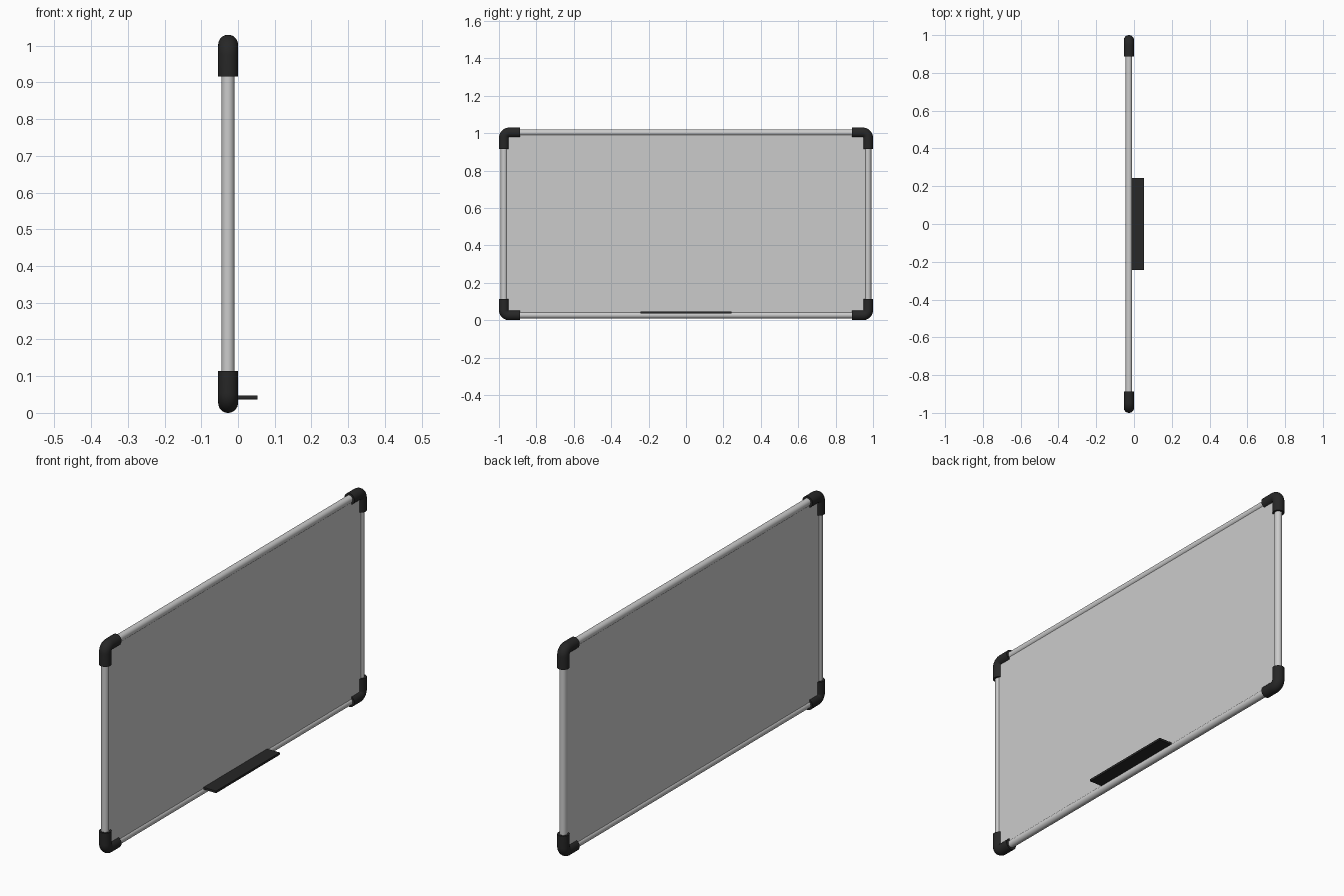
import bpy, bmesh, math
from mathutils import Vector

if "Cube" in bpy.data.objects:
    bpy.data.objects.remove(bpy.data.objects["Cube"])

XC, ZC = -0.027, 0.515         # centre of the board
HY, HZ = 0.973, 0.488          # half spans of the frame centre line
R_RAIL, R_CAP = 0.0175, 0.027

black = bpy.data.materials.new("black_plastic")
black.diffuse_color = (0.02, 0.02, 0.02, 1)
black.use_nodes = True
black.node_tree.nodes["Principled BSDF"].inputs["Base Color"].default_value = black.diffuse_color


def sweep(name, path, radius, sides=32):
    """Round tube with capped ends along a path in the local y-z plane."""
    pts = [Vector((0, y, z)) for y, z in path]
    bm = bmesh.new()
    rings = []
    for i, p in enumerate(pts):
        t = (pts[min(i + 1, len(pts) - 1)] - pts[max(i - 1, 0)]).normalized()
        if i == 0 or i == 1:
            t = (pts[1] - pts[0]).normalized()
        elif i >= len(pts) - 2:
            t = (pts[-1] - pts[-2]).normalized()
        side = Vector((1, 0, 0))
        up = t.cross(side)
        rings.append([bm.verts.new(p + radius * (math.cos(a) * side + math.sin(a) * up))
                      for a in (2 * math.pi * k / sides for k in range(sides))])
    for a, b in zip(rings, rings[1:]):
        for k in range(sides):
            n = (k + 1) % sides
            bm.faces.new((a[k], a[n], b[n], b[k]))
    bm.faces.new(rings[0])
    bm.faces.new(rings[-1])
    return finish(name, bm, (XC, 0, ZC), smooth=True)


def box(name, size, loc, bevel=0):
    bm = bmesh.new()
    bmesh.ops.create_cube(bm, size=1)
    bmesh.ops.scale(bm, vec=size, verts=bm.verts)
    if bevel:
        bmesh.ops.bevel(bm, geom=bm.edges[:], offset=bevel, segments=2,
                        profile=0.5, affect='EDGES')
    return finish(name, bm, loc)


def finish(name, bm, loc, smooth=False):
    bmesh.ops.recalc_face_normals(bm, faces=bm.faces)
    me = bpy.data.meshes.new(name)
    bm.to_mesh(me)
    bm.free()
    ob = bpy.data.objects.new(name, me)
    ob.location = loc
    bpy.context.collection.objects.link(ob)
    if smooth:
        bpy.ops.object.select_all(action='DESELECT')
        ob.select_set(True)
        bpy.context.view_layer.objects.active = ob
        bpy.ops.object.shade_smooth_by_angle(angle=math.radians(35))
    return ob


def mirror(ob, y, z):
    mod = ob.modifiers.new("mirror", 'MIRROR')
    mod.use_axis = (False, y, z)
    mod.use_mirror_merge = False


# writing panel
box("board_panel", (0.022, 2 * HY, 2 * HZ), (XC, 0, ZC))

# frame rails: top and bottom, then both sides
mirror(sweep("horizontal_rail", [(-0.93, HZ), (0.93, HZ)], R_RAIL), False, True)
mirror(sweep("vertical_rail", [(HY, -0.44), (HY, 0.44)], R_RAIL), True, False)

# elbow corner caps
bend = R_CAP + 0.0003
arc = [(HY - bend + bend * math.sin(a), HZ - bend + bend * math.cos(a))
       for a in (math.pi / 2 * i / 10 for i in range(11))]
caps = sweep("corner_cap", [(0.887, HZ)] + arc + [(HY, 0.401)], R_CAP)
caps.data.materials.append(black)
mirror(caps, True, True)

# pen tray
tray = box("pen_tray", (0.068, 0.486, 0.011), (0.0195, 0, 0.0425), bevel=0.001)
tray.data.materials.append(black)
